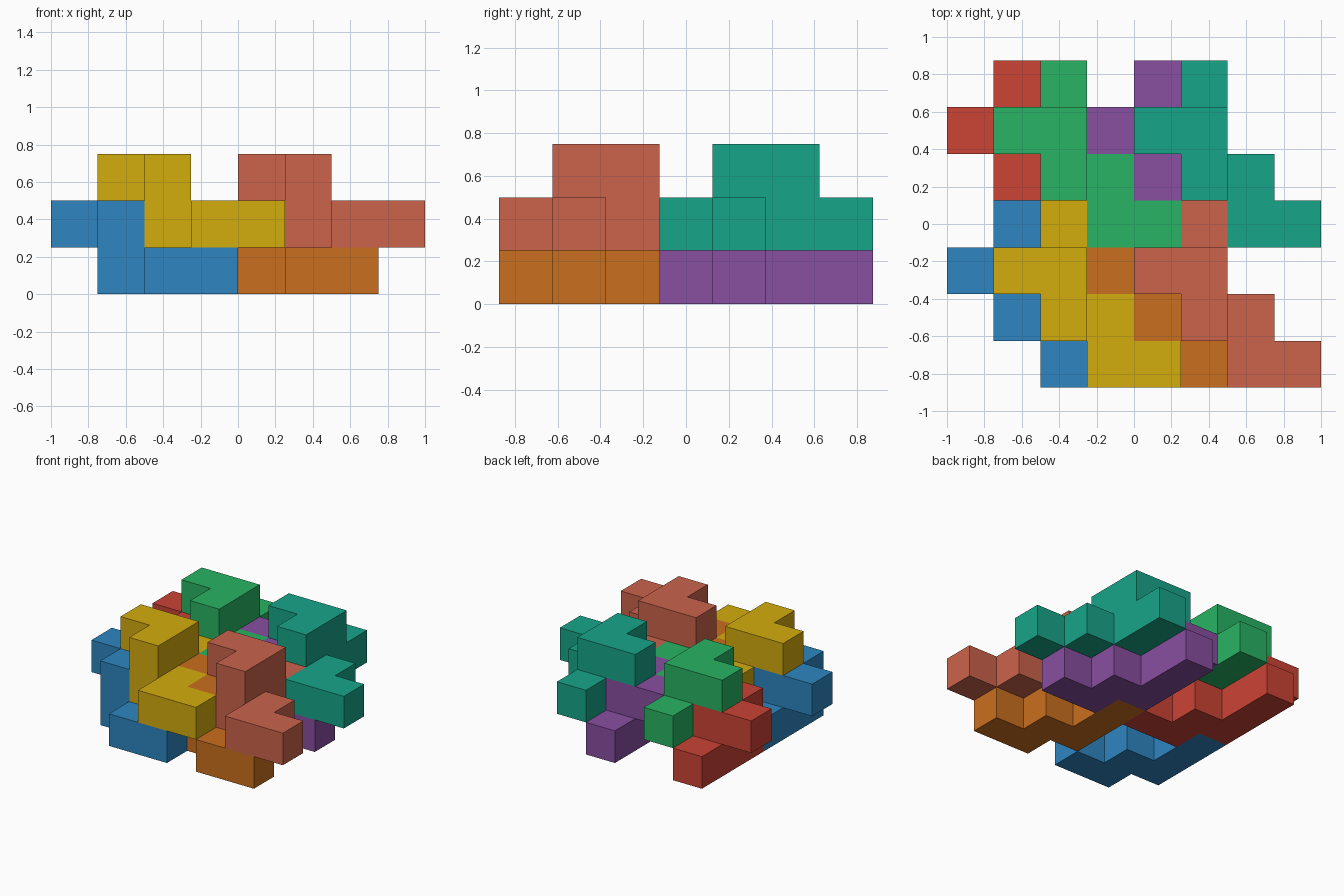
import bpy, bmesh
from mathutils import Vector

if "Cube" in bpy.data.objects:
    bpy.data.objects.remove(bpy.data.objects["Cube"])

S = 0.25                                   # cube size
ORIGIN = Vector((-1.0, -0.875, 0.0))

# One nine-cube piece: six cubes on the lower level, three on the upper
CELLS = [(1, 1, 0), (1, 2, 0), (1, 3, 0), (2, 1, 0), (2, 0, 0), (3, 0, 0),
         (0, 2, 1), (1, 2, 1), (1, 1, 1)]


def linear(hex_code):
    rgb = [int(hex_code[i:i + 2], 16) / 255 for i in (0, 2, 4)]
    return [c / 12.92 if c <= 0.04045 else ((c + 0.055) / 1.055) ** 2.4 for c in rgb] + [1]


def make_piece(name, offset, hex_code):
    cells = {tuple(a + b for a, b in zip(c, offset)) for c in CELLS}
    bm = bmesh.new()
    # Add only the cube faces that have no neighbour in the same piece
    for cell in cells:
        for axis in range(3):
            for side in (0, 1):
                near = list(cell)
                near[axis] += 2 * side - 1
                if tuple(near) in cells:
                    continue
                corners = []
                for u, v in ((0, 0), (1, 0), (1, 1), (0, 1)):
                    p = Vector(cell)
                    p[axis] += side
                    p[(axis + 1) % 3] += u
                    p[(axis + 2) % 3] += v
                    corners.append(bm.verts.new(ORIGIN + p * S))
                bm.faces.new(corners if side else corners[::-1])
    bmesh.ops.remove_doubles(bm, verts=bm.verts[:], dist=0.001)
    # Merge coplanar squares into clean flat faces
    bmesh.ops.dissolve_limit(bm, angle_limit=0.01, verts=bm.verts[:], edges=bm.edges[:])
    bmesh.ops.recalc_face_normals(bm, faces=bm.faces[:])
    mesh = bpy.data.meshes.new(name)
    bm.to_mesh(mesh)
    bm.free()
    mat = bpy.data.materials.new(name + "_paint")
    mat.diffuse_color = linear(hex_code)
    mat.use_nodes = True
    mat.node_tree.nodes["Principled BSDF"].inputs["Base Color"].default_value = mat.diffuse_color
    mesh.materials.append(mat)
    bpy.context.collection.objects.link(bpy.data.objects.new(name, mesh))


# Four interlocked pairs: each upper piece sits one cube right and one up
PAIRS = [((0, 0), ("blue_piece", "2e86c1"), ("yellow_piece", "d4ac0d")),
         ((3, 0), ("orange_piece", "ca6f1e"), ("salmon_piece", "cb634b")),
         ((0, 3), ("red_piece", "cb4335"), ("green_piece", "28b463")),
         ((3, 3), ("purple_piece", "884ea0"), ("teal_piece", "17a589"))]
for (x, y), lower, upper in PAIRS:
    make_piece(lower[0], (x, y, 0), lower[1])
    make_piece(upper[0], (x + 1, y, 1), upper[1])
